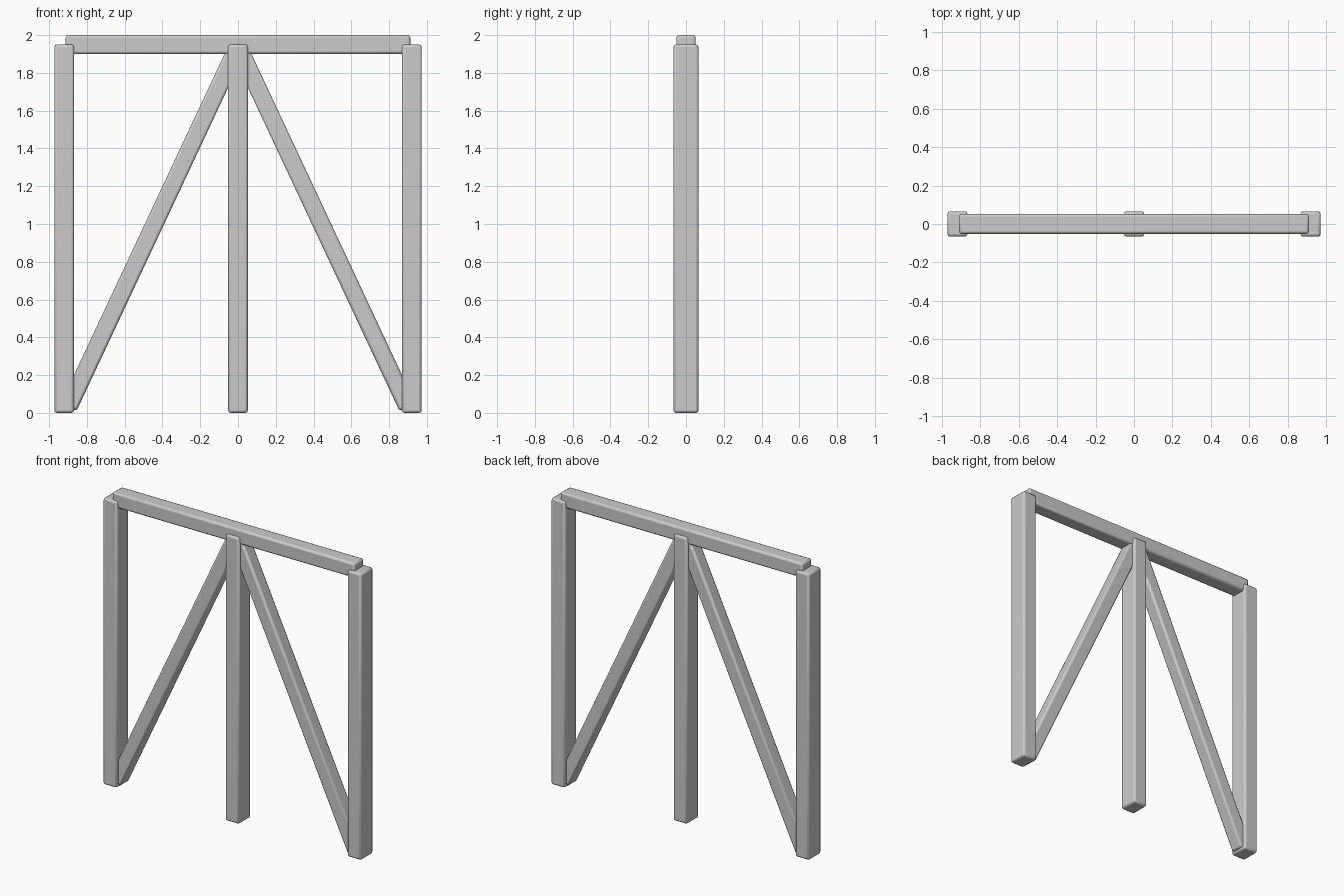
import bpy
import math

if "Cube" in bpy.data.objects:
    bpy.data.objects.remove(bpy.data.objects["Cube"])


def timber(name, size, centre, tilt=0.0):
    """Squared timber with softened edges, tilted about y."""
    bpy.ops.mesh.primitive_cube_add(size=1, location=centre, rotation=(0, tilt, 0))
    ob = bpy.context.object
    ob.name = name
    ob.scale = size
    bpy.ops.object.transform_apply(location=False, rotation=False, scale=True)
    bevel = ob.modifiers.new("Soft edges", 'BEVEL')
    bevel.width = 0.013
    bevel.segments = 2
    bpy.ops.object.shade_smooth_by_angle(angle=math.radians(50))
    return ob


# Upright posts
for name, x in (("left_post", -0.92), ("centre_post", 0.0), ("right_post", 0.92)):
    timber(name, (0.104, 0.132, 1.95), (x, 0, 0.975))

# Top beam
timber("top_beam", (1.824, 0.102, 0.1), (0, 0, 1.95))

# Diagonal braces from the post feet to the top centre
foot, head = (0.897, 0.03), (0.02, 1.9)
dx, dz = foot[0] - head[0], head[1] - foot[1]
length, angle = math.hypot(dx, dz), math.atan2(dx, dz)
for name, side in (("left_brace", -1), ("right_brace", 1)):
    timber(name, (0.093, 0.093, length),
           (side * (foot[0] + head[0]) / 2, 0, (foot[1] + head[1]) / 2),
           -side * angle)
